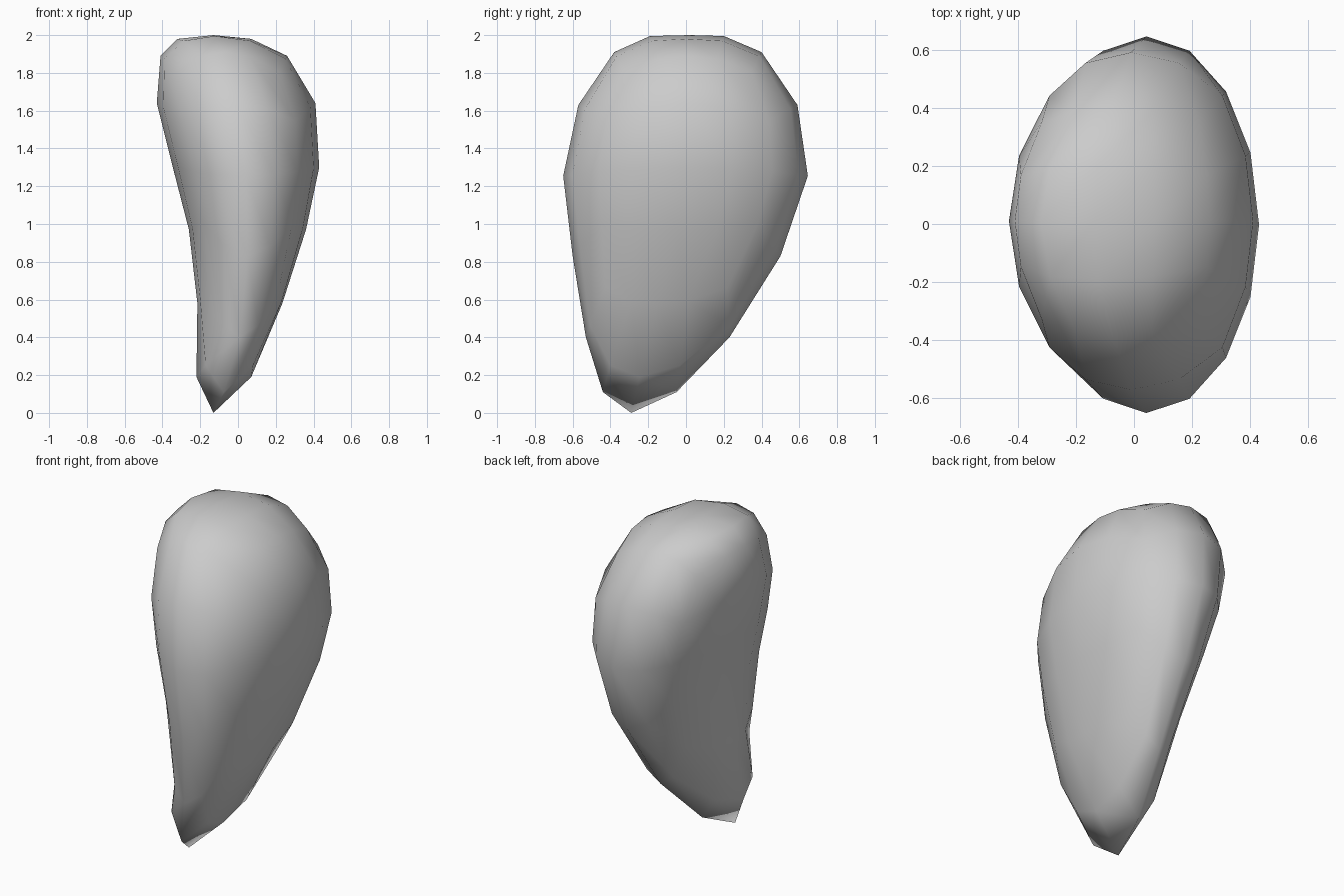
import bpy, bmesh, math

if "Cube" in bpy.data.objects:
    bpy.data.objects.remove(bpy.data.objects["Cube"])

# Profile from top pole to bottom pole, one entry per 22.5 degrees of latitude:
# (x_left, x_right, z of the x sides)
SIDE = [(-.13, -.13, 2.0), (-.32, .07, 1.98), (-.41, .26, 1.89), (-.43, .41, 1.64),
        (-.345, .43, 1.30), (-.26, .36, .97), (-.215, .235, .58), (-.22, .07, .19),
        (-.13, -.13, 0)]
# (y_front, y_back, z of the y sides)
DEEP = [(.02, .02, 2.0), (-.19, .20, 1.995), (-.38, .40, 1.91), (-.57, .59, 1.63),
        (-.65, .645, 1.255), (-.60, .50, .83), (-.53, .23, .40), (-.44, -.05, .11),
        (-.29, -.29, 0)]


def sample(table, t):
    """Catmull-Rom interpolation of a profile table."""
    i = min(int(t + 1e-6), 7)
    f = max(t - i, 0)
    p0, p1, p2, p3 = (table[min(max(k, 0), 8)] for k in (i - 1, i, i + 1, i + 2))
    return [b + .5 * f * (c - a + f * (2*a - 5*b + 4*c - d + f * (3*(b - c) + d - a)))
            for a, b, c, d in zip(p0, p1, p2, p3)]


# Rounded body: a cube inflated to a sphere, then fitted to the profiles
bm = bmesh.new()
bmesh.ops.create_cube(bm, size=2)
bmesh.ops.subdivide_edges(bm, edges=bm.edges[:], cuts=3, use_grid_fill=True)
for v in bm.verts:
    for k in range(3):
        v.co[k] = math.tan(v.co[k] * math.pi / 4)
    v.co.normalize()
    t = math.acos(max(-1, min(1, v.co.z))) / math.pi * 8
    a = math.atan2(v.co.y, v.co.x)
    c, s = math.cos(a), math.sin(a)
    xl, xr, zx = sample(SIDE, t)
    yf, yb, zy = sample(DEEP, t)
    v.co = ((xl + xr) / 2 + c * (xr - xl) / 2,
            (yf + yb) / 2 + s * (yb - yf) / 2,
            zx * c * c + zy * s * s)
bmesh.ops.recalc_face_normals(bm, faces=bm.faces[:])
for f in bm.faces:
    f.smooth = True
mesh = bpy.data.meshes.new("tapered_body")
bm.to_mesh(mesh)
bm.free()
bpy.context.collection.objects.link(bpy.data.objects.new("tapered_body", mesh))
